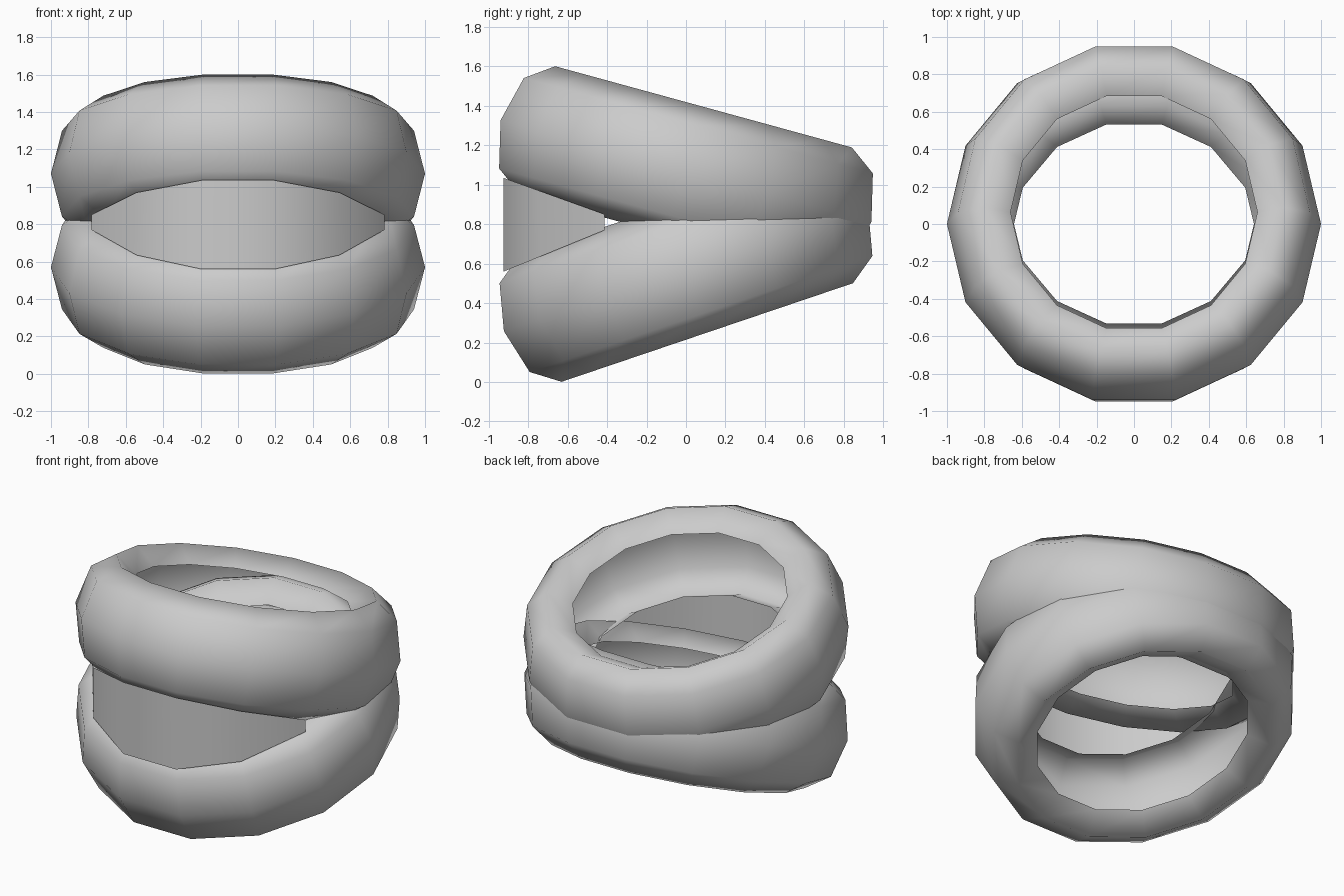
import bpy, bmesh, math
from mathutils import Matrix, Vector

if "Cube" in bpy.data.objects:
    bpy.data.objects.remove(bpy.data.objects["Cube"])

SIDES = 14


def finish(bm, name):
    mesh = bpy.data.meshes.new(name)
    bm.to_mesh(mesh)
    bm.free()
    for p in mesh.polygons:
        p.use_smooth = True
    ob = bpy.data.objects.new(name, mesh)
    bpy.context.collection.objects.link(ob)
    return ob


# Ring shell: rounded section left open along its inner wall
def ring(name, z, tilt):
    profile = [(0.66, -0.24), (0.80, -0.337), (0.941, -0.238), (1.0, 0.0),
               (0.941, 0.238), (0.80, 0.337), (0.66, 0.24)]
    bm = bmesh.new()
    rows = []
    for i in range(SIDES):
        a = math.tau * i / SIDES
        rows.append([bm.verts.new((r * math.cos(a), r * math.sin(a), h))
                     for r, h in profile])
    for i in range(SIDES):
        p, q = rows[i], rows[(i + 1) % SIDES]
        for j in range(len(profile) - 1):
            bm.faces.new((p[j], q[j], q[j + 1], p[j + 1]))
    bm.transform(Matrix.Translation(Vector((0, 0, z)))
                 @ Matrix.Rotation(math.radians(tilt), 4, 'X'))
    return finish(bm, name)


ring("upper_ring", 1.07, -15.3)
ring("lower_ring", 0.57, 18.7)

# Front band filling the lens-shaped gap between the rings
bm = bmesh.new()
cols = []
for k in range(8, 14):
    a = math.tau * k / SIDES
    x, y = 0.87 * math.cos(a), 0.95 * math.sin(a)
    d = -0.412 - y
    cols.append((bm.verts.new((x, y, 0.77 - 0.41 * d)),
                 bm.verts.new((x, y, 0.85 + 0.36 * d))))
for p, q in zip(cols, cols[1:]):
    bm.faces.new((p[0], q[0], q[1], p[1]))
finish(bm, "front_band")
